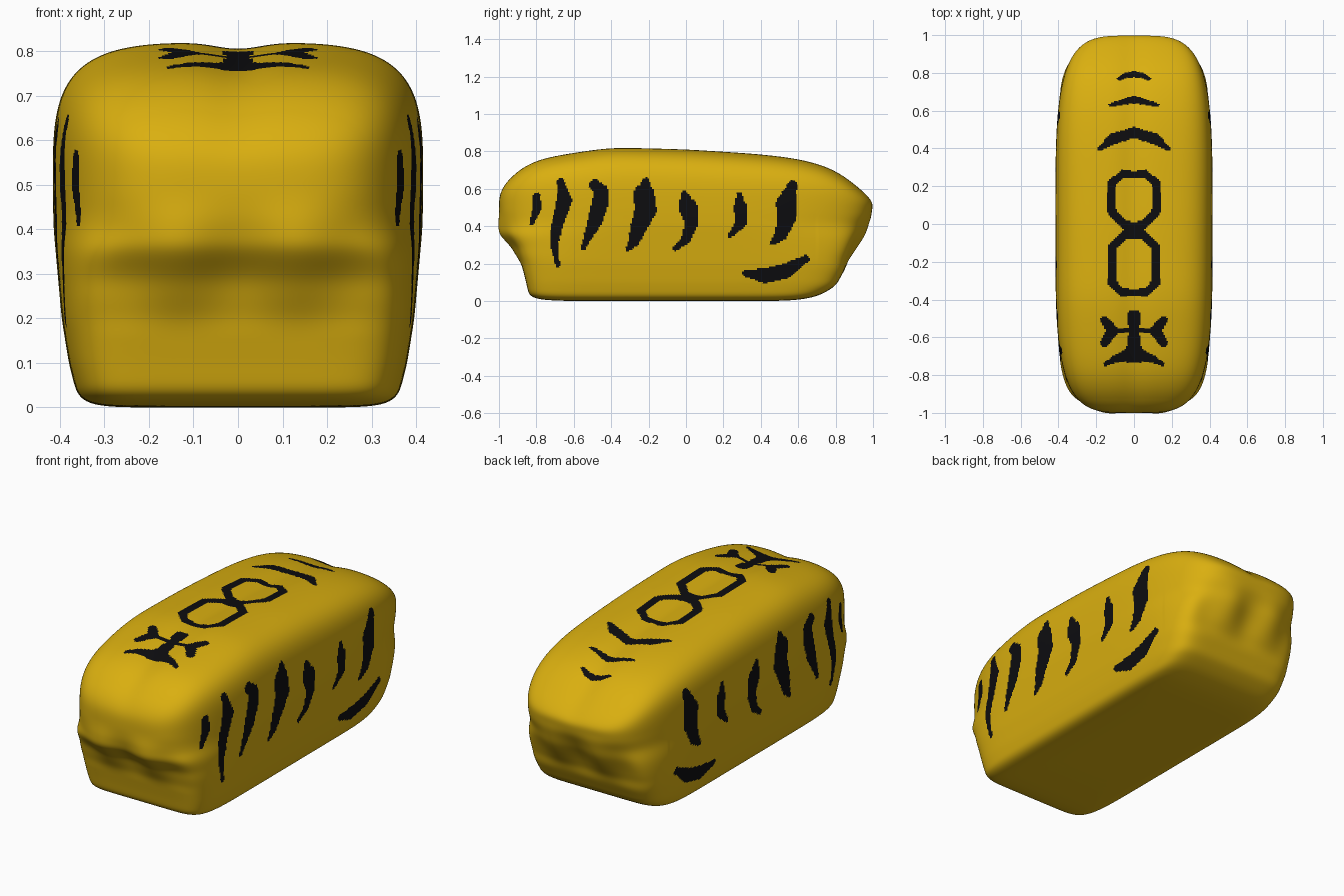
import bpy, bmesh, math
from mathutils import Vector

cube = bpy.data.objects.get("Cube")
if cube:
    bpy.data.objects.remove(cube, do_unlink=True)

MID = 0.48      # height of the widest level
STEPS = 400


def material(name, colour, roughness):
    m = bpy.data.materials.new(name)
    m.use_nodes = True
    m.diffuse_color = colour
    shader = m.node_tree.nodes["Principled BSDF"]
    shader.inputs["Base Color"].default_value = colour
    shader.inputs["Roughness"].default_value = roughness
    return m


def smooth_curve(points, blur):
    """Rounded curve through a few (position, value) points."""
    lo, hi = points[0][0], points[-1][0]
    table = []
    for i in range(STEPS + 1):
        t = lo + (hi - lo) * i / STEPS
        for (a, va), (b, vb) in zip(points, points[1:]):
            if t <= b or b == hi:
                table.append(va + (vb - va) * (t - a) / (b - a))
                break
    for _ in range(2):
        old = table[:]
        for i in range(STEPS + 1):
            r = min(blur, i, STEPS - i)
            table[i] = sum(old[i - r:i + r + 1]) / (2 * r + 1)

    def value(t):
        f = min(max((t - lo) / (hi - lo), 0), 1) * STEPS
        i = min(int(f), STEPS - 1)
        return table[i] + (table[i + 1] - table[i]) * (f - i)
    return value


# Body profiles: half width, front and rear reach by height; roof by length
half_width = smooth_curve([(0, .345), (.02, .36), (.1, .38), (.2, .396),
                           (.4, .414), (.48, .416), (.85, .416)], 8)
front = smooth_curve([(0, .82), (.03, .84), (.1, .855), (.2, .88), (.29, .925),
                      (.36, .99), (.42, 1), (.85, 1)], 8)
rear = smooth_curve([(0, .62), (.02, .7), (.08, .8), (.17, .85), (.22, .865),
                     (.28, .9), (.36, .95), (.45, .99), (.52, 1), (.85, 1)], 8)
squareness = smooth_curve([(0, 9), (.2, 8), (.4, 4), (.85, 4)], 15)
roof = smooth_curve([(-1, .7), (-.9, .77), (-.8, .79), (-.6, .803), (-.4, .823),
                     (0, .812), (.4, .787), (.6, .77), (.75, .745),
                     (.85, .71), (.93, .65), (1, .6)], 15)


def solid(x, y, z):
    """Negative inside the body, positive outside."""
    n = squareness(z)
    reach = front(z) if y < 0 else rear(z)
    # lobes under the lip at both ends
    if abs(y) > .7 and .15 < z < .5:
        lobe = math.sin(math.pi * (z - .15) / .35) ** 2
        reach -= .012 * lobe * math.cos(x * 24)
    if z > MID:
        groove = .014 * math.exp(-(x / .07) ** 2)
        cap = ((z - MID) / (roof(y) - groove - MID)) ** 4
    else:
        cap = ((MID - z) / MID) ** 40
    return (abs(x) / half_width(z)) ** n + (abs(y) / reach) ** n + cap - 1


def project(p):
    """Move a box point along a ray from the core line onto the body."""
    core = Vector((0, p.y * .6, .42))
    ray = p - core
    lo, hi = 0.0, 1.15
    for _ in range(14):
        s = (lo + hi) / 2
        if solid(*(core + ray * s)) < 0:
            lo = s
        else:
            hi = s
    return core + ray * lo


# Painted strokes: (across, along, brush radius)
SIDE = [
    [(-.80, .56, .02), (-.795, .5, .025), (-.825, .42, .012)],
    [(-.67, .64, .02), (-.65, .54, .04), (-.69, .4, .03), (-.705, .3, .02),
     (-.685, .19, .012)],
    [(-.49, .62, .03), (-.455, .59, .036), (-.46, .52, .045), (-.49, .42, .038),
     (-.55, .285, .012)],
    [(-.215, .64, .02), (-.225, .57, .055), (-.215, .49, .058), (-.25, .4, .045),
     (-.28, .32, .03), (-.315, .27, .01)],
    [(-.01, .57, .02), (.01, .5, .05), (.03, .42, .035), (0, .33, .027),
     (-.06, .28, .012)],
    [(.285, .565, .015), (.29, .5, .036), (.295, .42, .03), (.235, .35, .012)],
    [(.57, .62, .025), (.535, .52, .055), (.54, .45, .05), (.51, .36, .035),
     (.465, .31, .014)],
    [(.32, .15, .02), (.42, .135, .038), (.53, .16, .04), (.64, .225, .02)],
]
TOP = [
    # rear chevrons
    [(0, .793, .017), (.05, .785, .014), (.08, .768, .01)],
    [(0, .66, .02), (.06, .645, .015), (.125, .63, .01)],
    [(0, .485, .027), (.11, .45, .03), (.18, .4, .012)],
    # two joined rings
    [(0, .262, .018), (.06, .265, .02), (.117, .215, .023), (.117, .065, .023),
     (.06, .005, .022), (0, -.035, .043), (.06, -.065, .022),
     (.117, -.125, .023), (.117, -.31, .023), (.07, -.36, .02), (0, -.362, .018)],
    # front crest
    [(0, -.49, .036), (0, -.56, .026), (0, -.63, .034), (0, -.69, .045),
     (.09, -.71, .02), (.15, -.74, .012)],
    [(0, -.565, .012), (.12, -.565, .012)],
    [(.155, -.51, .022), (.115, -.565, .03), (.155, -.63, .022)],
]


def painted(u, v, strokes):
    for stroke in strokes:
        for (ax, ay, ar), (bx, by, br) in zip(stroke, stroke[1:]):
            if not min(ay, by) - .06 < v < max(ay, by) + .06:
                continue
            dx, dy = bx - ax, by - ay
            t = ((u - ax) * dx + (v - ay) * dy) / (dx * dx + dy * dy)
            t = min(max(t, 0), 1)
            if math.hypot(u - ax - t * dx, v - ay - t * dy) < ar + (br - ar) * t:
                return True
    return False


# Half box made of grids, merged and then projected onto the body
NX, NY, NZ = 44, 220, 84
W, H = .42, .83
bm = bmesh.new()


def panel(segs_a, segs_b, place):
    made = bmesh.ops.create_grid(bm, x_segments=segs_a, y_segments=segs_b, size=1)
    for v in made["verts"]:
        v.co = place((v.co.x + 1) / 2, (v.co.y + 1) / 2)


for level in (0, H):
    panel(NX, NY, lambda a, b: Vector((a * W, b * 2 - 1, level)))
for end in (-1, 1):
    panel(NX, NZ, lambda a, b: Vector((a * W, end, b * H)))
panel(NY, NZ, lambda a, b: Vector((W, a * 2 - 1, b * H)))
bmesh.ops.remove_doubles(bm, verts=bm.verts, dist=.0005)
for v in bm.verts:
    v.co = project(v.co)
bmesh.ops.recalc_face_normals(bm, faces=bm.faces)

# Stripes on the flanks and marks on the roof
for f in bm.faces:
    f.smooth = True
    c = f.calc_center_median()
    if c.x > .28 and c.z > .05:
        f.material_index = int(painted(c.y, c.z, SIDE))
    elif c.z > .6 and c.x < .25:
        f.material_index = int(painted(c.x, c.y, TOP))

mesh = bpy.data.meshes.new("striped_body")
bm.to_mesh(mesh)
bm.free()
mesh.materials.append(material("golden yellow", (.70, .43, .005, 1), .5))
mesh.materials.append(material("black paint", (.004, .004, .005, 1), .5))
body = bpy.data.objects.new("striped_body", mesh)
bpy.context.collection.objects.link(body)
mirror = body.modifiers.new("Mirror", 'MIRROR')
mirror.use_clip = True
mirror.merge_threshold = .001

bpy.ops.object.select_all(action='DESELECT')
body.select_set(True)
bpy.context.view_layer.objects.active = body
bpy.ops.object.shade_smooth_by_angle(angle=math.radians(50))
